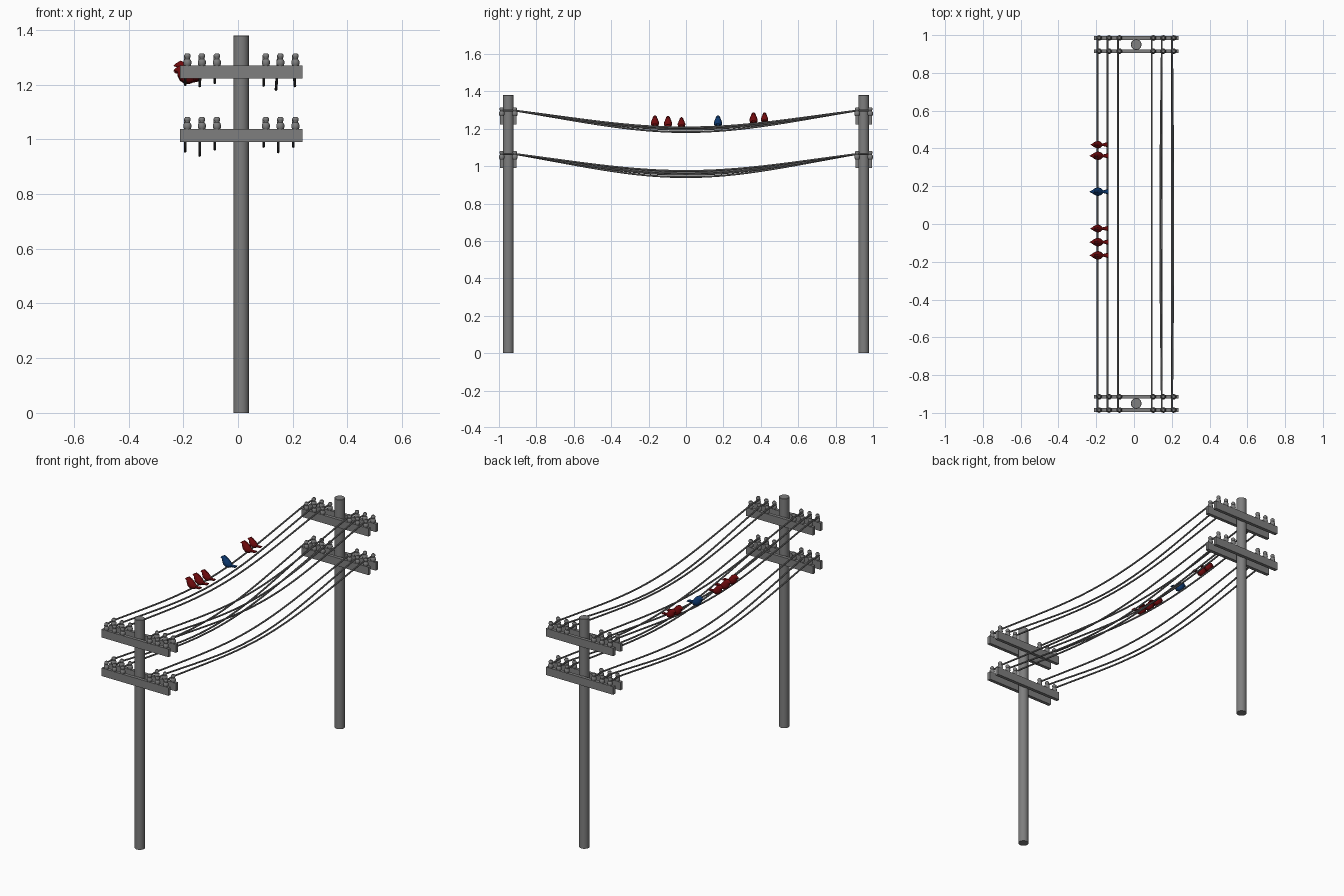
import bpy, bmesh, math
from mathutils import Vector

if "Cube" in bpy.data.objects:
    bpy.data.objects.remove(bpy.data.objects["Cube"])

PX = 0.0115                                 # pole centre in x
ARM_TOPS = (1.27, 1.038)
INS_X = (-0.185, -0.132, -0.077, 0.102, 0.155, 0.210)


def paint(name, col):
    m = bpy.data.materials.new(name)
    m.diffuse_color = col
    m.use_nodes = True
    m.node_tree.nodes["Principled BSDF"].inputs["Base Color"].default_value = m.diffuse_color
    return m


grey = paint("dark_grey", (0.21, 0.21, 0.21, 1))
red = paint("red", (0.16, 0.003, 0.004, 1))
blue = paint("blue", (0.004, 0.04, 0.16, 1))


def finish(bm, name, smooth=True, mat=grey):
    bmesh.ops.recalc_face_normals(bm, faces=bm.faces)
    me = bpy.data.meshes.new(name)
    bm.to_mesh(me)
    bm.free()
    ob = bpy.data.objects.new(name, me)
    bpy.context.collection.objects.link(ob)
    me.materials.append(mat)
    if smooth:
        bpy.ops.object.select_all(action='DESELECT')
        ob.select_set(True)
        bpy.context.view_layer.objects.active = ob
        bpy.ops.object.shade_smooth_by_angle(angle=math.radians(40))
    return ob


def skin(bm, rings):
    """Bridge successive rings of points and cap both ends."""
    vs = [[bm.verts.new(p) for p in r] for r in rings]
    n = len(vs[0])
    for a, b in zip(vs, vs[1:]):
        for i in range(n):
            j = (i + 1) % n
            bm.faces.new((a[i], a[j], b[j], b[i]))
    bm.faces.new(vs[0])
    bm.faces.new(vs[-1])


def lathe(bm, profile, c, n):
    skin(bm, [[(c[0] + r * math.cos(2 * math.pi * i / n),
                c[1] + r * math.sin(2 * math.pi * i / n), c[2] + z)
               for i in range(n)] for r, z in profile])


def box(bm, lo, hi):
    skin(bm, [[(lo[0], lo[1], z), (hi[0], lo[1], z), (hi[0], hi[1], z), (lo[0], hi[1], z)]
              for z in (lo[2], hi[2])])


# Poles, paired crossarms and insulators at each end
INS = [(0.011, -0.002), (0.014, 0.004), (0.015, 0.012), (0.013, 0.020), (0.009, 0.024),
       (0.009, 0.028), (0.012, 0.032), (0.012, 0.038), (0.007, 0.044)]
for side, tag in ((-1, "front"), (1, "back")):
    bm = bmesh.new()
    lathe(bm, [(0.0285, 0), (0.0285, 1.378), (0.0265, 1.38)], (PX, side * 0.95, 0), 24)
    finish(bm, tag + "_pole")
    for top, level in zip(ARM_TOPS, ("upper", "lower")):
        for y, pos in ((0.985, "outer"), (0.915, "inner")):
            y *= side
            bm = bmesh.new()
            box(bm, (-0.212, y - 0.01, top - 0.048), (0.235, y + 0.01, top))
            finish(bm, f"{tag}_{level}_{pos}_crossarm", False)
            bm = bmesh.new()
            for x in INS_X:
                lathe(bm, INS, (x, y, top), 12)
            finish(bm, f"{tag}_{level}_{pos}_insulators")

# Sagging wires
LOWS = ((1.200, 1.195, 1.207, 1.197, 1.182, 1.195),
        (0.956, 0.941, 0.964, 0.974, 0.954, 0.974))
SWAY = ((0, 0, 0, 0, -0.008, 0.006), (0, 0, 0, 0, 0, 0))


def sag(u):
    """Droop from 0 at the ends (u = -1, 1) to 1 in the middle."""
    return 0.65 * (1 - u * u) + 0.35 * (1 + math.cos(math.pi * u)) / 2


def wire_points(level, k):
    x, z = INS_X[k] - 0.008, ARM_TOPS[level] + 0.027
    pts = [Vector((x, -0.99, z))]
    for i in range(33):
        u = -1 + i / 16
        f = sag(u)
        pts.append(Vector((x + SWAY[level][k] * f, 0.915 * u, z + (LOWS[level][k] - z) * f)))
    pts.append(Vector((x, 0.99, z)))
    return pts


for level, tag in enumerate(("upper", "lower")):
    for k in range(6):
        rings = []
        for p in wire_points(level, k):
            rings.append([(p.x + 0.005 * math.cos(i * math.pi / 4), p.y,
                           p.z + 0.005 * math.sin(i * math.pi / 4)) for i in range(8)])
        bm = bmesh.new()
        skin(bm, rings)
        finish(bm, f"{tag}_wire_{k + 1}")

# Birds perched on the outer left wire, facing -x
# x, z, half width, half height of each section from beak to tail
BIRD = [(-0.042, 0.045, 0.0006, 0.0006), (-0.030, 0.048, 0.007, 0.008),
        (-0.021, 0.049, 0.012, 0.017), (-0.012, 0.042, 0.016, 0.021),
        (-0.003, 0.027, 0.022, 0.023), (0.008, 0.019, 0.022, 0.022),
        (0.019, 0.015, 0.018, 0.017), (0.031, 0.014, 0.007, 0.009),
        (0.060, 0.015, 0.015, 0.004)]

for n, (y, s, mat) in enumerate(((-0.166, 1, red), (-0.096, 1, red), (-0.024, 0.92, red),
                                 (0.171, 1, blue), (0.361, 1, red), (0.420, 0.88, red))):
    zw = 1.297 + (LOWS[0][0] - 1.297) * sag(y / 0.915) + 0.002
    rings = []
    for i, (x, z, w, h) in enumerate(BIRD):
        a, b = BIRD[max(i - 1, 0)], BIRD[min(i + 1, len(BIRD) - 1)]
        t = Vector((b[0] - a[0], b[1] - a[1])).normalized()
        rings.append([(-0.194 + s * (x - t.y * h * math.sin(v)), y + s * w * math.cos(v),
                       zw + s * (z + t.x * h * math.sin(v)))
                      for v in (math.pi * j / 5 for j in range(10))])
    bm = bmesh.new()
    skin(bm, rings)
    # Feet gripping the wire
    for dy in (-0.008, 0.008):
        lathe(bm, [(0.002, -0.004), (0.002, 0.012)], (-0.193, y + dy * s, zw), 6)
    finish(bm, f"bird_{n + 1}", True, mat)
